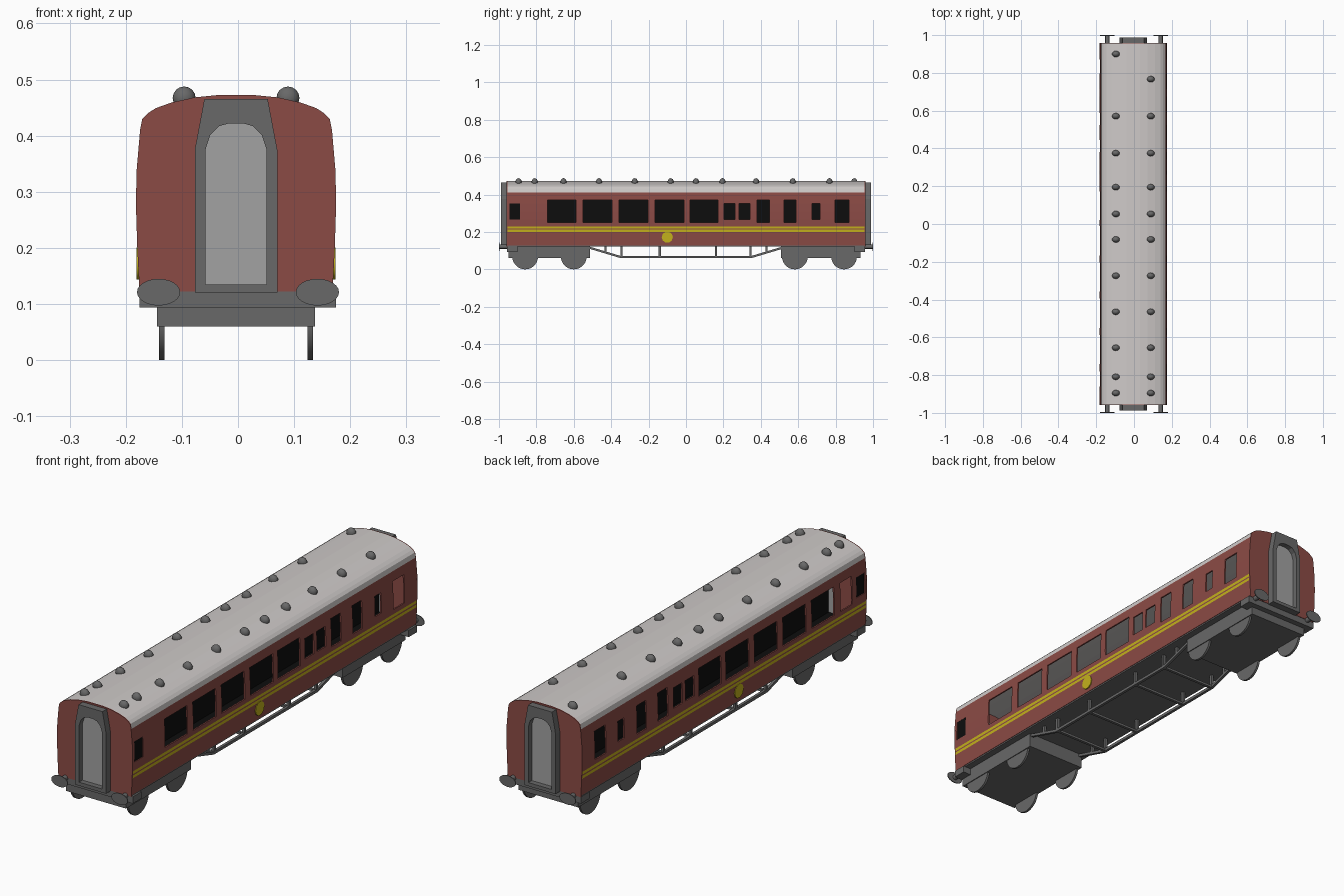
import bpy, bmesh, math
from mathutils import Matrix

if "Cube" in bpy.data.objects:
    bpy.data.objects.remove(bpy.data.objects["Cube"])

CX = -0.0035  # coach centre line, the buffers span the full width


def material(name, r, g, b):
    m = bpy.data.materials.new(name)
    m.diffuse_color = (r, g, b, 1)
    m.use_nodes = True
    m.node_tree.nodes["Principled BSDF"].inputs["Base Color"].default_value = m.diffuse_color
    return m


RED = material("maroon red", 0.26, 0.07, 0.06)
YELLOW = material("lining yellow", 0.55, 0.44, 0.012)
ROOF = material("roof pale grey", 0.62, 0.59, 0.58)
DARK = material("dark grey", 0.14, 0.14, 0.14)
DOOR = material("door grey", 0.36, 0.36, 0.36)
BLACK = material("interior black", 0.004, 0.004, 0.004)


def finish(bm, name, mats, recalc=True, smooth=False):
    if recalc:
        bmesh.ops.recalc_face_normals(bm, faces=bm.faces)
    me = bpy.data.meshes.new(name)
    bm.to_mesh(me)
    bm.free()
    for m in mats:
        me.materials.append(m)
    ob = bpy.data.objects.new(name, me)
    bpy.context.collection.objects.link(ob)
    if smooth:
        bpy.ops.object.select_all(action='DESELECT')
        ob.select_set(True)
        bpy.context.view_layer.objects.active = ob
        bpy.ops.object.shade_smooth_by_angle(angle=math.radians(40))
    return ob


def solidify(ob, t):
    mod = ob.modifiers.new("thickness", 'SOLIDIFY')
    mod.thickness, mod.offset = t, -1


def box(name, x0, x1, y0, y1, z0, z1, mat):
    bm = bmesh.new()
    mtx = Matrix.Translation(((x0 + x1) / 2, (y0 + y1) / 2, (z0 + z1) / 2))
    bmesh.ops.create_cube(bm, size=1, matrix=mtx @ Matrix.Diagonal((x1 - x0, y1 - y0, z1 - z0, 1)))
    return finish(bm, name, [mat])


def prism(name, pts, y0, y1, mat):
    """Extrude an x-z outline along y."""
    bm = bmesh.new()
    a = [bm.verts.new((CX + x, y0, z)) for x, z in pts]
    b = [bm.verts.new((CX + x, y1, z)) for x, z in pts]
    bm.faces.new(a)
    bm.faces.new(b)
    for i in range(len(pts)):
        j = (i + 1) % len(pts)
        bm.faces.new((a[i], a[j], b[j], b[i]))
    return finish(bm, name, [mat])


def disc(name, c, r, depth, axis, mat, seg=24, scale=(1, 1)):
    bm = bmesh.new()
    rot = Matrix.Rotation(math.pi / 2, 4, 'Y' if axis == 'X' else 'X')
    mtx = Matrix.Translation(c) @ rot @ Matrix.Diagonal((scale[0], scale[1], 1, 1))
    bmesh.ops.create_cone(bm, cap_ends=True, segments=seg, radius1=r, radius2=r, depth=depth, matrix=mtx)
    return finish(bm, name, [mat], smooth=True)


def mirrored(half):
    return half + [(-x, z) for x, z in reversed(half)]


# Body cross-section (half width, height)
WALL = [(0.172, 0.122), (0.176, 0.2), (0.1785, 0.28), (0.177, 0.34), (0.171, 0.41)]
DOME = [(0.171, 0.41), (0.167, 0.43), (0.157, 0.44), (0.143, 0.449), (0.115, 0.459),
        (0.075, 0.468), (0.035, 0.472)]


def half_width(z):
    for (xa, za), (xb, zb) in zip(WALL, WALL[1:]):
        if z <= zb:
            return xa + (xb - xa) * (z - za) / (zb - za)
    return WALL[-1][0]


# Windows: (y start, y end, tall?)
WINDOWS = [(-0.945, -0.888, 0), (-0.74, -0.588, 1), (-0.55, -0.395, 1), (-0.358, -0.203, 1),
           (-0.166, -0.01, 1), (0.021, 0.171, 1), (0.203, 0.262, 0), (0.283, 0.342, 0),
           (0.38, 0.446, 1), (0.524, 0.588, 1), (0.674, 0.716, 0), (0.797, 0.872, 1)]
LEVELS = [0.128, 0.2, 0.212, 0.218, 0.23, 0.25, 0.267, 0.31, 0.353, 0.37, 0.41]


def side_wall(name, s, windows):
    """Grid wall with open window cells and yellow lining rows."""
    bm = bmesh.new()
    ys = sorted({-0.955, 0.955} | {v for w in windows for v in w[:2]})
    grid = [[bm.verts.new((CX + s * half_width(z), y, z)) for z in LEVELS] for y in ys]
    for i in range(len(ys) - 1):
        for k in range(len(LEVELS) - 1):
            y, z = (ys[i] + ys[i + 1]) / 2, (LEVELS[k] + LEVELS[k + 1]) / 2
            if any(a < y < b and (0.25 if t else 0.267) < z < (0.37 if t else 0.353) for a, b, t in windows):
                continue
            q = [grid[i][k], grid[i + 1][k], grid[i + 1][k + 1], grid[i][k + 1]]
            f = bm.faces.new(q if s > 0 else q[::-1])
            f.material_index = 1 if 0.2 < z < 0.212 or 0.218 < z < 0.23 else 0
    solidify(finish(bm, name, [RED, YELLOW], recalc=False), 0.006)


side_wall("right_wall", 1, WINDOWS)
side_wall("left_wall", -1, WINDOWS + [(-0.86, -0.782, 1)])

# Dark panes, emblem plates on both sides
for s, n in ((1, "right"), (-1, "left")):
    x = CX + s * 0.174
    box(n + "_end_pane", x - 0.001, x + 0.001, -0.945, -0.888, 0.267, 0.353, BLACK)
    disc(n + "_emblem", (CX + s * 0.175, -0.1, 0.172), 0.03, 0.005, 'X', YELLOW, 10)

# Roof shell
bm = bmesh.new()
arc = mirrored(DOME)
rows = [[bm.verts.new((CX + x, y, z)) for x, z in arc] for y in (-0.955, 0.955)]
for i in range(len(arc) - 1):
    bm.faces.new((rows[0][i], rows[1][i], rows[1][i + 1], rows[0][i + 1]))
for f in bm.faces:
    f.normal_update()
    if f.normal.z < 0:
        f.normal_flip()
solidify(finish(bm, "roof", [ROOF], recalc=False), 0.006)

# Interior partition, floor lining and underfloor
box("partition", CX - 0.004, CX + 0.004, -0.95, 0.95, 0.13, 0.385, BLACK)
box("floor_lining", CX - 0.164, CX + 0.164, -0.95, 0.95, 0.134, 0.137, BLACK)
box("underfloor", CX - 0.17, CX + 0.17, -0.955, 0.955, 0.122, 0.134, DARK)

# Roof ventilators
MIDDLE = [0.571, 0.375, 0.195, 0.053, -0.082, -0.274, -0.465, -0.655, -0.809, -0.895]
bm = bmesh.new()
for s, first in ((-1, 0.9), (1, 0.767)):
    for y in [first] + MIDDLE:
        mtx = Matrix.Translation((CX + s * 0.0925, y, 0.467)) @ Matrix.Diagonal((1, 0.8, 1, 1))
        bmesh.ops.create_uvsphere(bm, u_segments=12, v_segments=8, radius=0.0205, matrix=mtx)
finish(bm, "roof_vents", [DARK], smooth=True)

# Gangway outlines (half), outer frame and arched opening
OUTER = mirrored([(0.0735, 0.12), (0.0735, 0.375), (0.0565, 0.465), (0.03, 0.465), (0.012, 0.465)])
INNER = mirrored([(0.0545, 0.135), (0.0545, 0.375), (0.046, 0.401), (0.03, 0.417), (0.012, 0.422)])


def gangway(name, y0, y1):
    bm = bmesh.new()
    loops = [[bm.verts.new((CX + x, y, z)) for x, z in p]
             for p, y in ((OUTER, y0), (OUTER, y1), (INNER, y1), (INNER, y0))]
    n = len(OUTER)
    for a in range(4):
        p, q = loops[a], loops[(a + 1) % 4]
        for i in range(n):
            j = (i + 1) % n
            bm.faces.new((p[i], p[j], q[j], q[i]))
    finish(bm, name, [DARK])


# Ends: wall, gangway, door, headstock, buffers, bogie
for s, n in ((-1, "front"), (1, "rear")):
    prism(n + "_end_wall", mirrored(WALL[:-1] + DOME), s * 0.955, s * 0.959, RED)
    gangway(n + "_gangway", s * 0.957, s * 0.988)
    prism(n + "_door", INNER, s * 0.952, s * 0.965, DOOR)
    box(n + "_headstock", CX - 0.172, CX + 0.178, *sorted((s * 0.9, s * 0.957)), 0.094, 0.123, DARK)
    for sx, m in ((-1, "left"), (1, "right")):
        disc(f"{n}_{m}_buffer_head", (sx * 0.1415, s * 0.998, 0.121), 0.0385, 0.004, 'Y', DARK, 24, (1, 0.62))
        disc(f"{n}_{m}_buffer_stem", (sx * 0.1415, s * 0.973, 0.121), 0.011, 0.05, 'Y', DARK, 12)
for n, y0, y1, axles in (("front", -0.95, -0.512, (-0.86, -0.6)), ("rear", 0.508, 0.932, (0.582, 0.845))):
    box(n + "_bogie", CX - 0.141, CX + 0.141, y0, y1, 0.06, 0.125, DARK)
    for i, y in enumerate(axles):
        for sx, m in ((-1, "left"), (1, "right")):
            disc(f"{n}_{m}_wheel_{i + 1}", (CX + sx * 0.1325, y, 0.069), 0.069, 0.01, 'X', DARK, 28)

# Underframe trusses with posts and cross bars
TRUSS = [(-0.55, 0.126), (-0.35, 0.066), (0.35, 0.066), (0.55, 0.126)]
for sx, m in ((-1, "left"), (1, "right")):
    x = CX + sx * 0.13
    bm = bmesh.new()
    rings = [[bm.verts.new((x + dx, y, z + dz)) for dx, dz in
              ((-0.006, -0.006), (0.006, -0.006), (0.006, 0.006), (-0.006, 0.006))] for y, z in TRUSS]
    for a, b in zip(rings, rings[1:]):
        for i in range(4):
            bm.faces.new((a[i], a[(i + 1) % 4], b[(i + 1) % 4], b[i]))
    bm.faces.new(rings[0])
    bm.faces.new(rings[-1])
    finish(bm, m + "_truss", [DARK])
    for y, z in ((-0.43, 0.09), (-0.345, 0.066), (-0.14, 0.066), (0.16, 0.066), (0.345, 0.066), (0.43, 0.09)):
        box(m + "_truss_post", x - 0.006, x + 0.006, y - 0.006, y + 0.006, z, 0.125, DARK)
for y in (-0.345, -0.14, 0.16, 0.345):
    box("truss_cross_bar", CX - 0.13, CX + 0.13, y - 0.006, y + 0.006, 0.061, 0.071, DARK)
